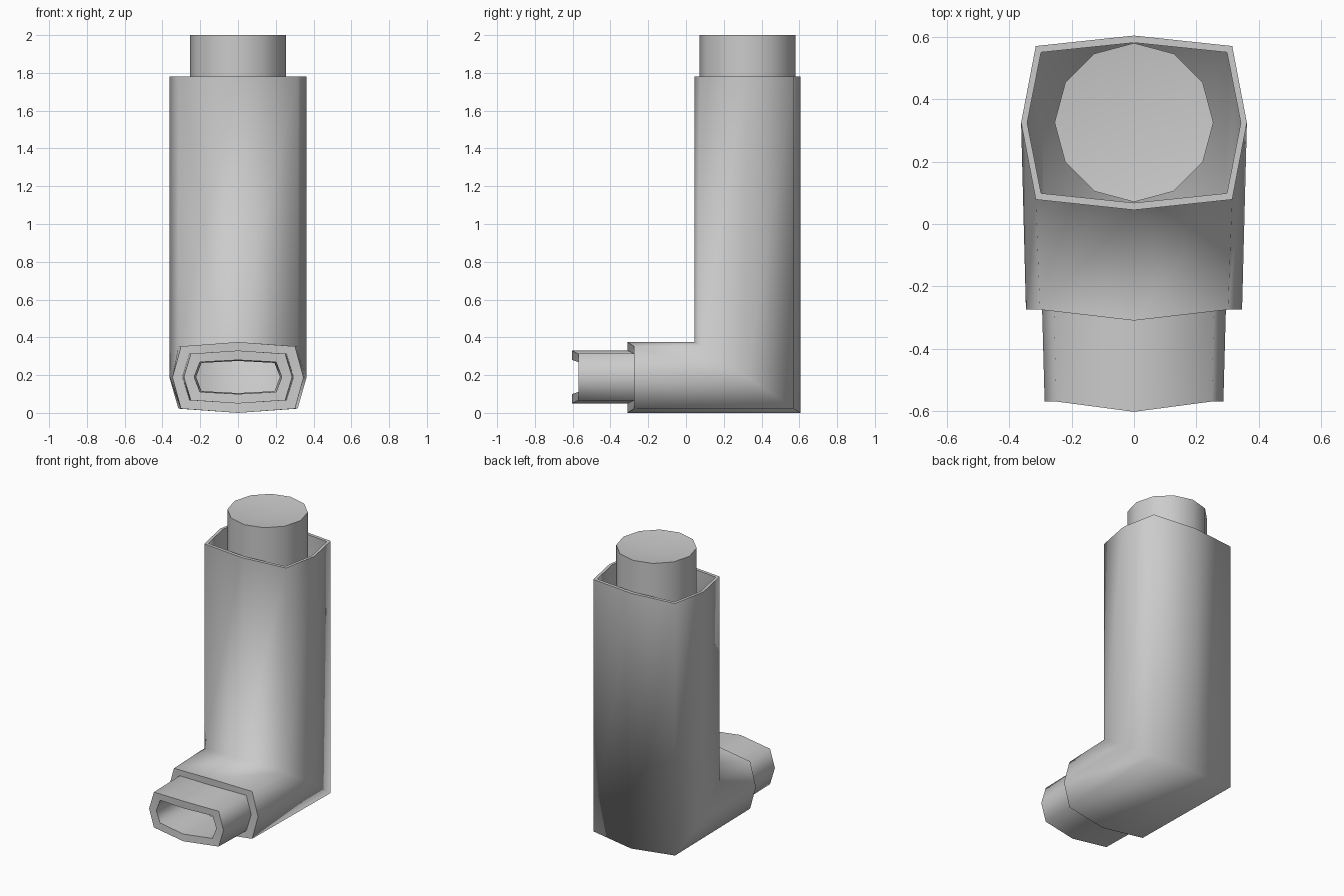
import bpy, bmesh, math

if "Cube" in bpy.data.objects:
    bpy.data.objects.remove(bpy.data.objects["Cube"])

# Eight-sided section shared by sleeve and mouthpiece (unit half sizes)
SECTION = [(0, 1), (.87, .88), (1, 0), (.87, -.88), (0, -1),
           (-.87, -.88), (-1, 0), (-.87, .88)]


def upright(w, d, z):
    return [(u * w, .325 + v * d, z) for u, v in SECTION]


def mitre(w, d, h):
    return [(u * w, .325 + v * d, .1875 - v * h) for u, v in SECTION]


def forward(w, h, y_mid, y_side, zc=.1875):
    return [(u * w, y_mid if u == 0 else y_side, zc - v * h) for u, v in SECTION]


def loft(name, rings, sharp, closed=False, tip=None, base=False):
    bm = bmesh.new()
    loops = [[bm.verts.new(p) for p in r] for r in rings]
    pairs = list(zip(loops, loops[1:]))
    if closed:
        pairs.append((loops[-1], loops[0]))
    for a, b in pairs:
        for i in range(len(a)):
            j = (i + 1) % len(a)
            bm.faces.new((a[i], a[j], b[j], b[i]))
    if tip:
        t, last = bm.verts.new(tip), loops[-1]
        for i in range(len(last)):
            bm.faces.new((last[i], last[(i + 1) % len(last)], t))
    if base:
        bm.faces.new(loops[0])
    bmesh.ops.recalc_face_normals(bm, faces=bm.faces[:])
    for f in bm.faces:
        f.smooth = True
    for k in sharp:
        r = loops[k]
        for i in range(len(r)):
            bm.edges.get((r[i], r[(i + 1) % len(r)])).smooth = False
    me = bpy.data.meshes.new(name)
    bm.to_mesh(me)
    bm.free()
    ob = bpy.data.objects.new(name, me)
    bpy.context.collection.objects.link(ob)
    return ob


# Hollow sleeve: outer wall, elbow, shoulder, mouthpiece, then back up inside
loft("sleeve_and_mouthpiece", [
    upright(.3625, .28, 1.78),
    mitre(.3625, .28, .1875),
    forward(.347, .1875, -.31, -.275),
    forward(.295, .14, -.31, -.275, .19),
    forward(.287, .14, -.603, -.57, .19),
    forward(.232, .09, -.603, -.57, .19),
    forward(.222, .085, -.29, -.26, .19),
    forward(.325, .16, -.285, -.25),
    mitre(.343, .257, .165),
    upright(.343, .257, 1.78),
], sharp=[0, 2, 3, 4, 5, 6, 7, 9], closed=True)


# Twelve-sided canister with a slightly dished end
def circle(r, z):
    return [(r * math.cos(i * math.pi / 6), .326 + r * math.sin(i * math.pi / 6), z)
            for i in range(12)]


loft("canister", [circle(.255, .45), circle(.255, 2.0)],
     sharp=[0, 1], tip=(0, .326, 1.97), base=True)
